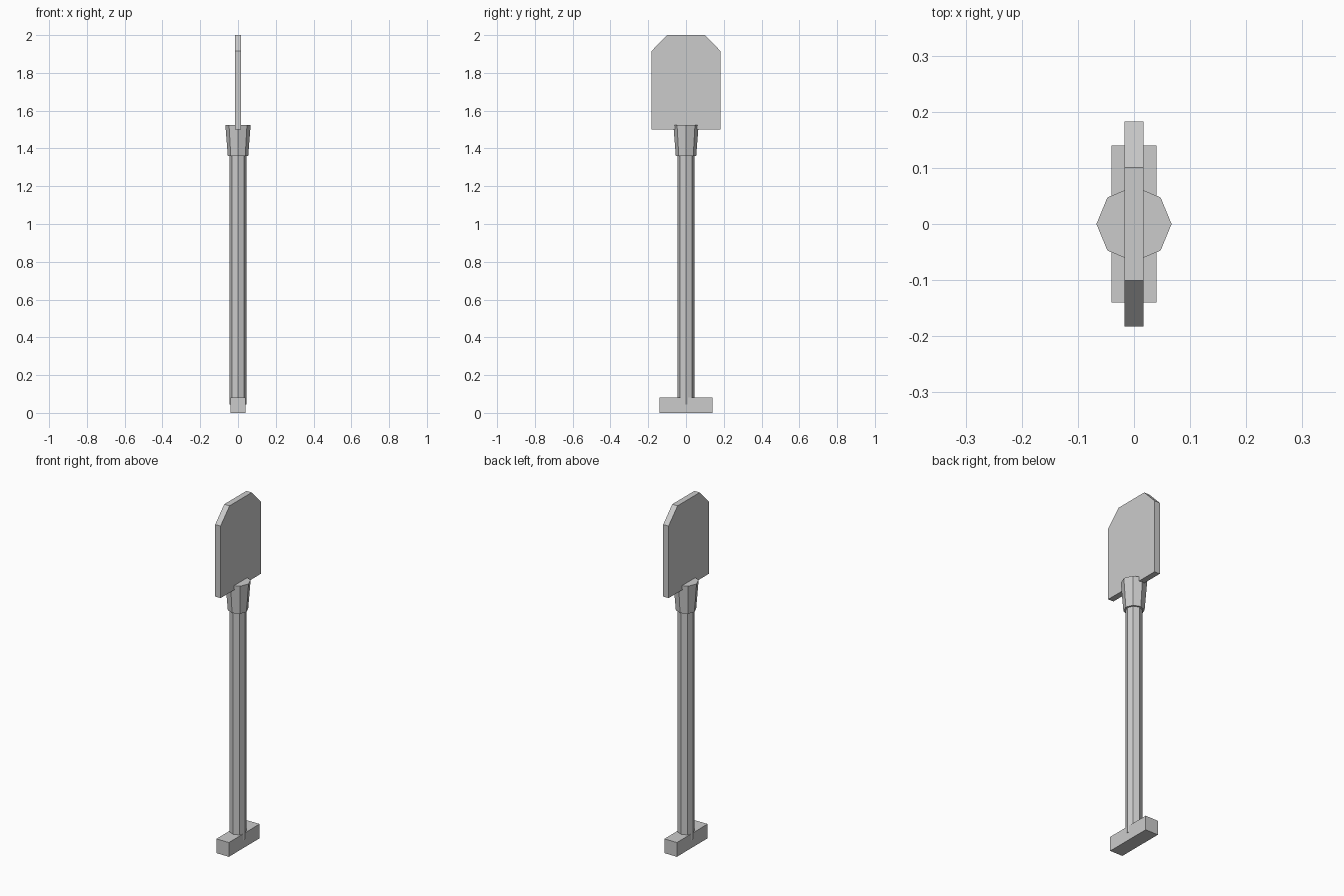
import bpy
import bmesh
from math import cos, sin, pi

cube = bpy.data.objects.get("Cube")
if cube:
    bpy.data.objects.remove(cube, do_unlink=True)

grey = bpy.data.materials.new("plain_grey")
grey.use_nodes = True
colour = (0.6, 0.6, 0.6, 1)
grey.diffuse_color = colour
grey.node_tree.nodes["Principled BSDF"].inputs["Base Color"].default_value = colour


def loft(name, lower, upper):
    """Closed solid between two matching outlines."""
    bm = bmesh.new()
    a = [bm.verts.new(p) for p in lower]
    b = [bm.verts.new(p) for p in upper]
    n = len(a)
    bm.faces.new(a)
    bm.faces.new(b)
    for i in range(n):
        j = (i + 1) % n
        bm.faces.new((a[i], a[j], b[j], b[i]))
    bmesh.ops.recalc_face_normals(bm, faces=bm.faces)
    mesh = bpy.data.meshes.new(name)
    bm.to_mesh(mesh)
    bm.free()
    mesh.materials.append(grey)
    obj = bpy.data.objects.new(name, mesh)
    bpy.context.collection.objects.link(obj)
    return obj


def octagon(radius, z):
    return [(radius * cos(i * pi / 4), radius * sin(i * pi / 4), z) for i in range(8)]


def rectangle(hx, hy, z):
    return [(-hx, -hy, z), (hx, -hy, z), (hx, hy, z), (-hx, hy, z)]


# Crossbar grip at the bottom
loft("grip", rectangle(0.04, 0.14, 0), rectangle(0.04, 0.14, 0.082))

# Eight-sided shaft and flared socket
loft("shaft", octagon(0.044, 0.045), octagon(0.044, 1.4))
loft("socket", octagon(0.054, 1.36), octagon(0.067, 1.525))

# Flat blade with two clipped top corners
half = [(0.183, 1.5), (0.183, 1.915), (0.101, 2.0)]
outline = half + [(-y, z) for y, z in reversed(half)]
loft("blade", [(-0.017, y, z) for y, z in outline], [(0.017, y, z) for y, z in outline])
